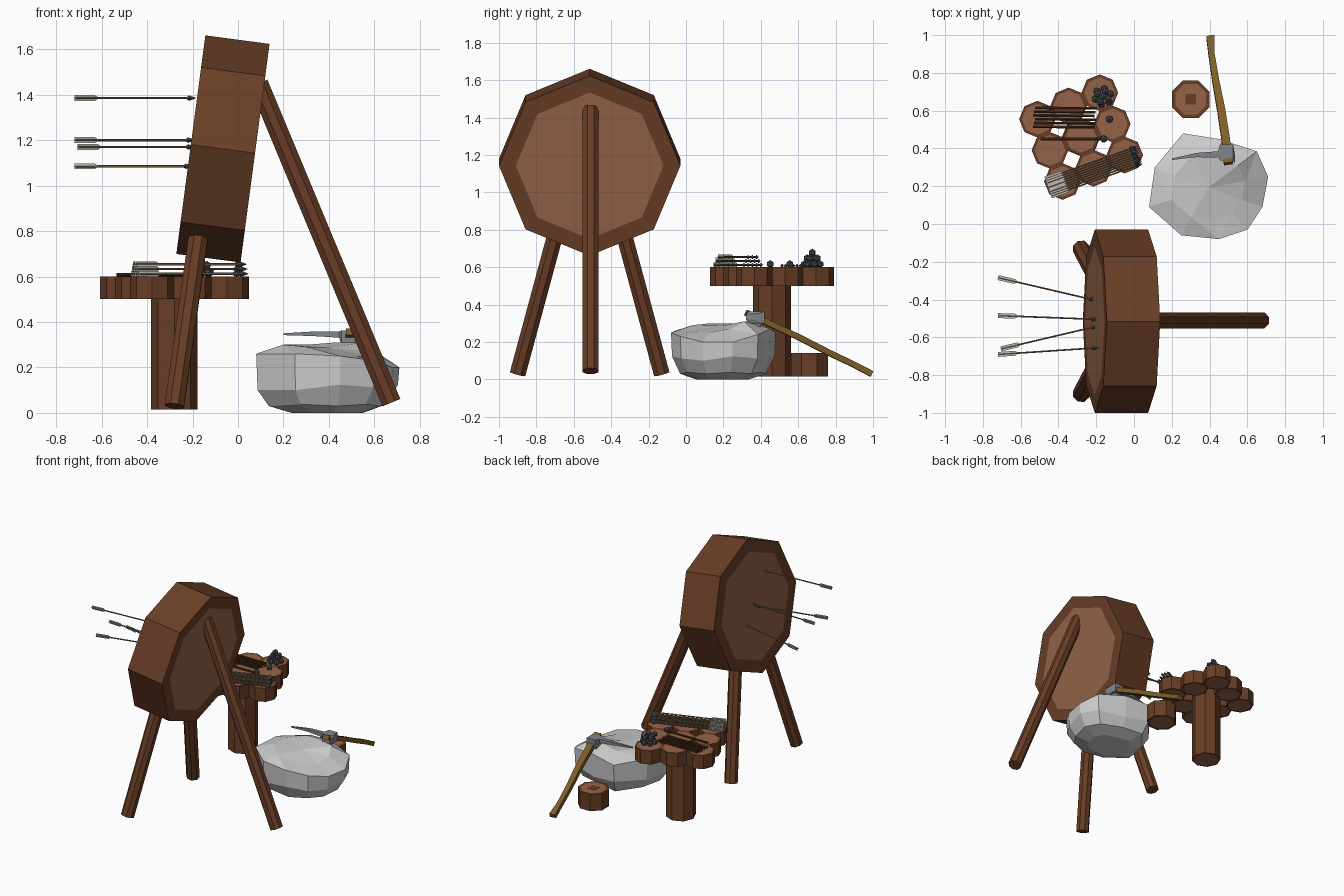
import bpy, bmesh, math
from mathutils import Vector

if "Cube" in bpy.data.objects:
    bpy.data.objects.remove(bpy.data.objects["Cube"])


def mat(name, c):
    m = bpy.data.materials.new(name)
    m.diffuse_color = (*c, 1)
    m.use_nodes = True
    m.node_tree.nodes["Principled BSDF"].inputs["Base Color"].default_value = m.diffuse_color
    return m


BARK = mat("bark", (0.14, 0.048, 0.019))
PALE = mat("cut_wood", (0.30, 0.127, 0.065))
DARK = mat("dark_shaft", (0.06, 0.022, 0.010))
SHAFT = mat("arrow_wood", (0.22, 0.14, 0.08))
METAL = mat("iron", (0.07, 0.08, 0.09))
STEEL = mat("steel", (0.22, 0.24, 0.26))
FEATHER = mat("feather", (0.50, 0.50, 0.44))
HANDLE = mat("handle_wood", (0.21, 0.11, 0.02))


def finish(name, bm, mats=()):
    bmesh.ops.recalc_face_normals(bm, faces=bm.faces)
    me = bpy.data.meshes.new(name)
    bm.to_mesh(me)
    bm.free()
    for m in mats:
        me.materials.append(m)
    ob = bpy.data.objects.new(name, me)
    bpy.context.collection.objects.link(ob)
    return ob


def rings(bm, loops, mi=0):
    """Skin a list of point loops and cap both ends; returns the caps."""
    vs = [[bm.verts.new(p) for p in lp] for lp in loops]
    n = len(vs[0])
    for a, b in zip(vs, vs[1:]):
        for i in range(n):
            j = (i + 1) % n
            bm.faces.new((a[i], a[j], b[j], b[i])).material_index = mi
    caps = [bm.faces.new(vs[0][::-1]), bm.faces.new(vs[-1])]
    for c in caps:
        c.material_index = mi
    return caps


def circle(c, d, r, n, phase=0, ref=(1, 0, 0)):
    d = Vector(d).normalized()
    e1 = Vector(ref)
    e1 = (e1 - d * e1.dot(d)).normalized()
    e2 = d.cross(e1)
    return [Vector(c) + e1 * (r * math.cos(phase + math.tau * i / n))
            + e2 * (r * math.sin(phase + math.tau * i / n)) for i in range(n)]


def rod(bm, p0, p1, r0, r1, n=8, mi=0, phase=0, ref=(1, 0, 0)):
    d = Vector(p1) - Vector(p0)
    return rings(bm, [circle(p0, d, r0, n, phase, ref), circle(p1, d, r1, n, phase, ref)], mi)


def log(name, p0, p1, r, inset=0, phase=0, ref=(1, 0, 0)):
    """Octagonal log; cut ends get a pale core inside a bark rim."""
    bm = bmesh.new()
    caps = rod(bm, p0, p1, r, r, 8, 0, phase, ref)
    if inset:
        for f in caps:
            f.normal_update()
        bmesh.ops.inset_individual(bm, faces=caps, thickness=inset)
        for f in caps:
            f.material_index = 1
    return finish(name, bm, (BARK, PALE))


def arrow(name, tail, tip, head=0.012):
    tail, tip = Vector(tail), Vector(tip)
    d = (tip - tail).normalized()
    bm = bmesh.new()
    rod(bm, tail, tip - d * 0.03, 0.005, 0.005, 6, 0, ref=(0, 0, 1))
    hl = [circle(tip - d * o, d, r, 4, 0, (0, 0, 1)) for o, r in ((0.04, 0.005), (0.03, head), (0, 0.001))]
    rings(bm, hl, 1)
    # crossed feather vanes
    side = d.cross(Vector((0, 0, 1))).normalized()
    for w in (Vector((0, 0, 1)), side):
        t = d.cross(w) * 0.001
        prof = [tail - d * 0.005 + w * 0.013, tail + d * 0.085 + w * 0.013, tail + d * 0.105,
                tail + d * 0.085 - w * 0.013, tail - d * 0.005 - w * 0.013]
        rings(bm, [[p - t for p in prof], [p + t for p in prof]], 2)
    return finish(name, bm, (SHAFT, METAL, FEATHER))


# target: big tilted octagonal slice on three legs
log("target_disc", (-0.2075, -0.515, 1.18), (0.075, -0.515, 1.1425), 0.485, 0.09, ref=(0, 0, 1))
log("back_leg", (0.09, -0.51, 1.45), (0.675, -0.51, 0.045), 0.046, phase=math.pi / 8)
for s in (-1, 1):
    log("front_leg", (-0.175, -0.515 + s * 0.185, 0.77), (-0.28, -0.515 + s * 0.385, 0.03), 0.046,
        phase=math.pi / 8)

# arrows stuck in the target
for tail, tip in (((-0.715, -0.69, 1.385), (-0.185, -0.655, 1.385)),
                  ((-0.715, -0.485, 1.20), (-0.19, -0.505, 1.20)),
                  ((-0.70, -0.66, 1.17), (-0.19, -0.54, 1.17)),
                  ((-0.715, -0.285, 1.085), (-0.20, -0.405, 1.085))):
    arrow("target_arrow", tail, tip)

# table: nine log slices on a post
log("table_post", (-0.28, 0.46, 0.015), (-0.28, 0.46, 0.51), 0.102, 0.012)
for i in (-1, 0, 1):
    for j in (-1, 0, 1):
        x, y = -0.28 + 0.165 * i + 0.066 * j, 0.46 + 0.07 * i - 0.165 * j
        log("table_slice", (x, y, 0.50), (x, y, 0.60), 0.097, 0.015)

# bundle of arrows on the table
for row, (n, z) in enumerate(((5, 0.612), (4, 0.633), (3, 0.654))):
    for k in range(n):
        o = (k - (n - 1) / 2) * 0.024
        ox, oy = -0.33 * o, 0.94 * o
        arrow("bundle_arrow", (-0.45 + ox, 0.195 + oy, z), (0.03 + ox, 0.365 + oy, z))

# bare shafts and one headed shaft
for k in range(6):
    bm = bmesh.new()
    x = -0.535 + 0.006 * (k % 3)
    rod(bm, (x, 0.515 + 0.02 * k, 0.608), (x + 0.325, 0.512 + 0.02 * k, 0.608), 0.008, 0.008, 6, ref=(0, 0, 1))
    finish("bare_shaft", bm, (DARK,))
bm = bmesh.new()
rod(bm, (-0.495, 0.45, 0.608), (-0.165, 0.45, 0.608), 0.008, 0.008, 6, ref=(0, 0, 1))
finish("loose_shaft", bm, (DARK,))


# stone pile and single stones
def stone(x, y, z, r=0.021):
    bm = bmesh.new()
    bmesh.ops.create_icosphere(bm, subdivisions=1, radius=r)
    bmesh.ops.translate(bm, verts=bm.verts, vec=(x, y, z))
    finish("stone", bm, (METAL,))


for n, rr, z in ((6, 0.042, 0.617), (1, 0, 0.617), (4, 0.03, 0.648), (1, 0, 0.678)):
    for k in range(n):
        a = math.tau * k / n + z * 9
        stone(-0.165 + rr * math.cos(a), 0.675 + rr * math.sin(a), z)
stone(-0.13, 0.555, 0.617)
stone(-0.16, 0.45, 0.617)

# chopping stump with a dark square heart
log("stump", (0.30, 0.66, 0.015), (0.30, 0.66, 0.14), 0.108, 0.02, math.pi / 8)
bm = bmesh.new()
rod(bm, (0.30, 0.66, 0.10), (0.30, 0.66, 0.142), 0.04, 0.04, 4, phase=math.pi / 4)
finish("stump_heart", bm, (BARK,))

# boulder: outline with its own rim heights, skinned from base to crown
rim = ((0.08, 0.09, 0.28), (0.11, 0.30, 0.29), (0.26, 0.48, 0.27), (0.45, 0.45, 0.29),
       (0.65, 0.385, 0.26), (0.71, 0.25, 0.22), (0.68, 0.09, 0.22), (0.60, -0.03, 0.25),
       (0.45, -0.08, 0.27), (0.25, -0.06, 0.28))
crown = (0.30, 0.30, 0.30, 0.31, 0.31, 0.27, 0.25, 0.25, 0.26, 0.29)
cx, cy = 0.39, 0.19


def level(s, f):
    return [Vector((cx + (x - cx) * s, cy + (y - cy) * s, f(i, z))) for i, (x, y, z) in enumerate(rim)]


bm = bmesh.new()
caps = rings(bm, [level(0.5, lambda i, z: 0.0), level(0.82, lambda i, z: 0.03 + 0.008 * (i % 2)),
                  level(0.98, lambda i, z: 0.10 + 0.012 * (i % 3)), level(1.0, lambda i, z: z - 0.02),
                  level(0.62, lambda i, z: crown[i])])
bmesh.ops.poke(bm, faces=[caps[1]])
bmesh.ops.triangulate(bm, faces=[f for f in bm.faces if f.calc_center_median().z > 0.24])
finish("boulder", bm)

# pickaxe handle: gently curved, flattened bar
path = ((0.50, 0.32, 0.357), (0.485, 0.45, 0.297), (0.462, 0.60, 0.227), (0.432, 0.76, 0.145),
        (0.41, 0.90, 0.078), (0.405, 0.992, 0.030))
widths = (0.024, 0.022, 0.021, 0.018, 0.016, 0.022)
loops = []
for (x, y, z), w in zip(path, widths):
    u, v = Vector((1, 0.15, 0)) * w, Vector((0, 0.42, 0.9)) * 0.016
    c = Vector((x, y, z))
    loops.append([c - u - v, c + u - v, c + u + v, c - u + v])
bm = bmesh.new()
rings(bm, loops)
finish("pick_handle", bm, (HANDLE,))

# pickaxe head: long spike, eye block, and second point sunk in the boulder
bm = bmesh.new()
section = ((0.20, 0.343, 0.346, 0.004, 0.004), (0.33, 0.365, 0.348, 0.011, 0.010),
           (0.445, 0.368, 0.345, 0.017, 0.014), (0.455, 0.378, 0.33, 0.042, 0.032),
           (0.525, 0.378, 0.33, 0.042, 0.032), (0.535, 0.34, 0.335, 0.02, 0.014))
rings(bm, [[Vector((x, y + a * hy, z + b * hz)) for a, b in ((-1, -1), (1, -1), (1, 1), (-1, 1))]
           for x, y, z, hy, hz in section])
rod(bm, (0.485, 0.375, 0.31), (0.48, 0.37, 0.22), 0.042, 0.02, 4, phase=math.pi / 4)
finish("pick_head", bm, (STEEL,))
